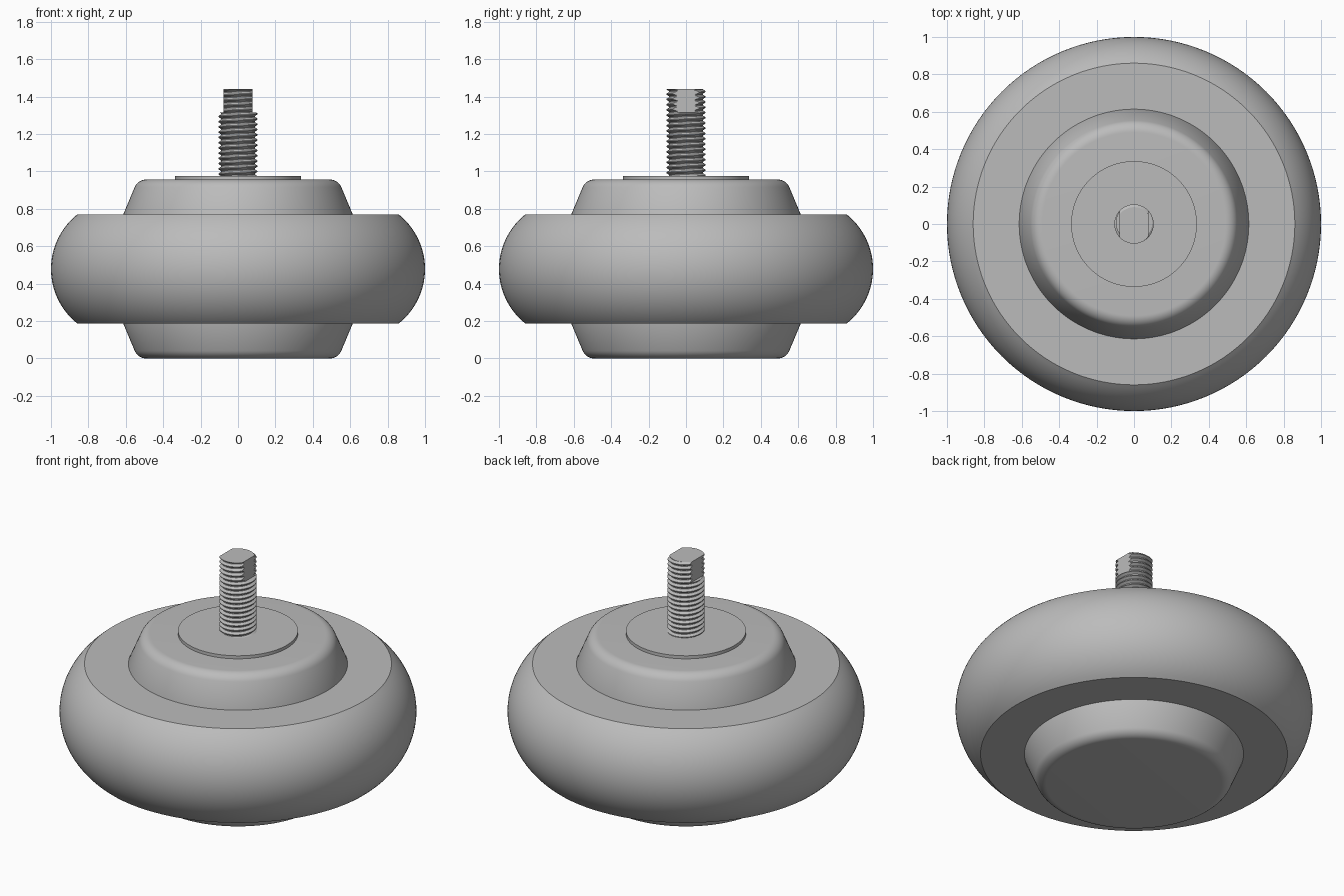
import bpy, bmesh
from math import sin, cos, pi, radians, sqrt, asin

cube = bpy.data.objects.get("Cube")
if cube:
    bpy.data.objects.remove(cube, do_unlink=True)

GREY = (0.5, 0.5, 0.5, 1)
metal = bpy.data.materials.new("plain_grey")
metal.use_nodes = True
metal.diffuse_color = GREY
metal.node_tree.nodes["Principled BSDF"].inputs["Base Color"].default_value = GREY

MID = 0.4785        # height of the symmetry plane
TOP = 2 * MID       # top of the hub


def finish(bm, name, angle=30):
    bmesh.ops.recalc_face_normals(bm, faces=bm.faces[:])
    mesh = bpy.data.meshes.new(name)
    bm.to_mesh(mesh)
    bm.free()
    mesh.materials.append(metal)
    obj = bpy.data.objects.new(name, mesh)
    bpy.context.collection.objects.link(obj)
    bpy.ops.object.select_all(action='DESELECT')
    obj.select_set(True)
    bpy.context.view_layer.objects.active = obj
    bpy.ops.object.shade_smooth_by_angle(angle=radians(angle))
    return obj


def lathe(name, profile, closed=False, steps=128):
    """Turn a list of (radius, height) points around the z axis."""
    bm = bmesh.new()
    verts = [bm.verts.new((r, 0, z)) for r, z in profile]
    pairs = list(zip(verts, verts[1:]))
    if closed:
        pairs.append((verts[-1], verts[0]))
    edges = [bm.edges.new(p) for p in pairs]
    bmesh.ops.spin(bm, geom=verts + edges, cent=(0, 0, 0), axis=(0, 0, 1),
                   angle=2 * pi, steps=steps)
    bmesh.ops.remove_doubles(bm, verts=bm.verts[:], dist=1e-5)
    return finish(bm, name)


def arc(cr, cz, radius, a0, a1, n):
    angles = [a0 + (a1 - a0) * i / n for i in range(n + 1)]
    return [(cr + radius * cos(a), cz + radius * sin(a)) for a in angles]


# Hub: tapered drum with rounded rims, mirrored about the middle plane
half = [(0, 0)] + arc(0.49, 0.068, 0.068, -pi / 2, radians(-23), 10) + [(0.615, 0.19)]
lathe("hub", half + [(r, TOP - z) for r, z in reversed(half)])

# Tyre: bulging tread between two flat side walls
HALF_H, RIM, OUTER = 0.291, 0.86, 1.0
bulge = OUTER - RIM
rad = (HALF_H ** 2 + bulge ** 2) / (2 * bulge)
sweep = asin(HALF_H / rad)
tread = arc(OUTER - rad, MID, rad, -sweep, sweep, 28)
lathe("tyre", [(0.6, MID - HALF_H)] + tread + [(0.6, MID + HALF_H)], closed=True)

# Washer under the stud
lathe("washer", [(0, TOP - 0.01), (0.336, TOP - 0.01), (0.336, 0.976), (0, 0.976)])

# Threaded stud
PITCH, CREST, ROOT, SEG = 0.028, 0.105, 0.09, 64
THREAD = [(0, ROOT), (0.15, ROOT), (0.5, CREST), (0.65, CREST)]


def cut(bm, co, no):
    """Slice away everything beyond a plane and cap the opening."""
    geom = bm.verts[:] + bm.edges[:] + bm.faces[:]
    res = bmesh.ops.bisect_plane(bm, geom=geom, dist=1e-6, plane_co=co,
                                 plane_no=no, clear_outer=True)
    rim = [e for e in res["geom_cut"]
           if isinstance(e, bmesh.types.BMEdge) and e.is_boundary]
    bmesh.ops.edgeloop_fill(bm, edges=rim)


def threaded(name, z0, z1, flat=None):
    bm = bmesh.new()
    start = 0.9
    rows = []
    for turn in range(int((z1 - start) / PITCH) + 3):
        for frac, r in THREAD:
            rows.append([bm.verts.new((
                r * cos(2 * pi * s / SEG), r * sin(2 * pi * s / SEG),
                start + PITCH * (turn + frac + s / SEG))) for s in range(SEG + 1)])
    for a, b in zip(rows, rows[1:]):
        for s in range(SEG):
            bm.faces.new((a[s], a[s + 1], b[s + 1], b[s]))
    bmesh.ops.remove_doubles(bm, verts=bm.verts[:], dist=1e-5)
    cut(bm, (0, 0, z0), (0, 0, -1))
    cut(bm, (0, 0, z1), (0, 0, 1))
    if flat:
        for side in (-1, 1):
            cut(bm, (side * flat, 0, 0), (side, 0, 0))
    return finish(bm, name, 25)


threaded("stud_thread", 0.97, 1.315)
threaded("stud_flatted_tip", 1.31, 1.441, flat=0.0775)
